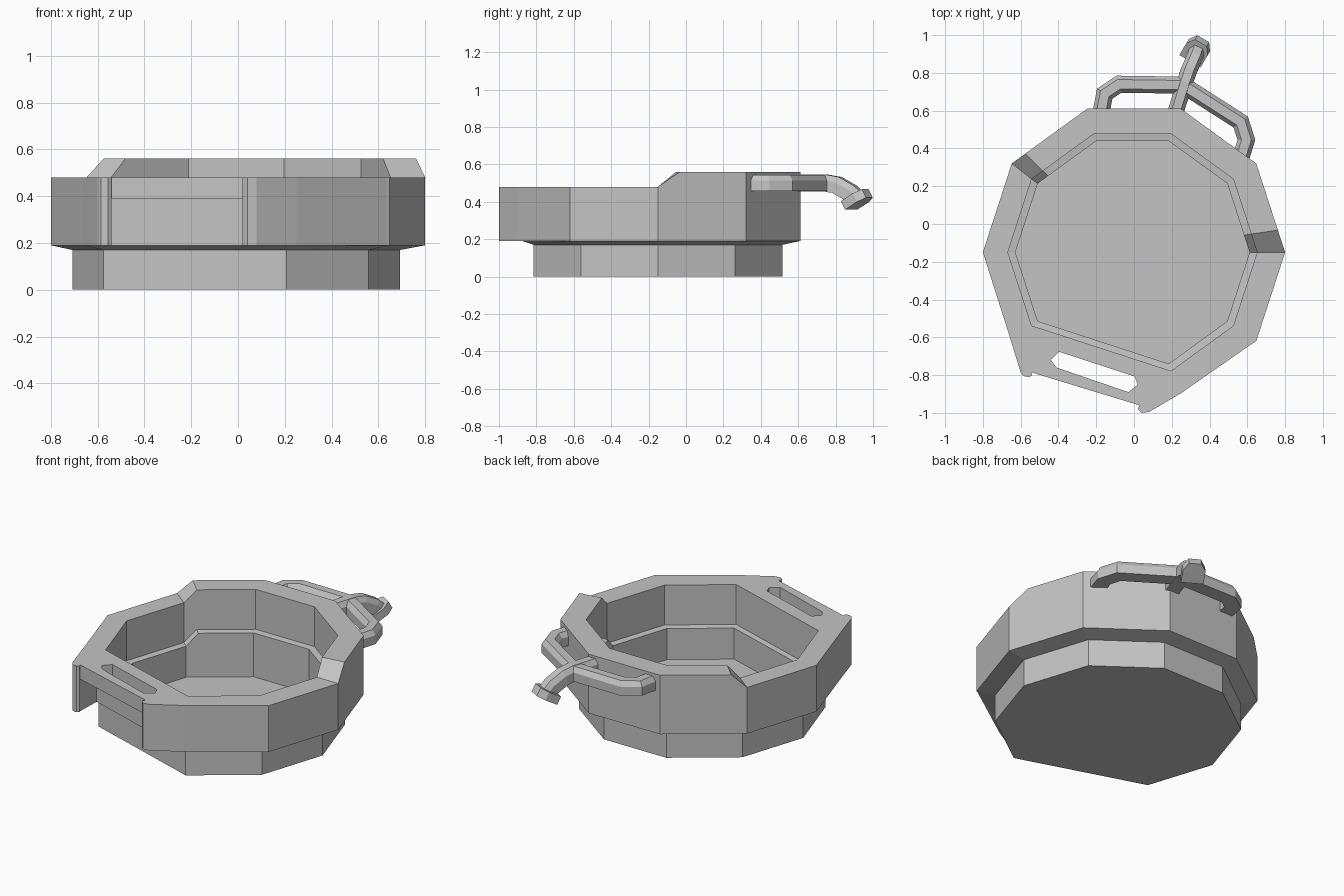
import bpy, bmesh, math
from mathutils import Vector

cube = bpy.data.objects.get("Cube")
if cube:
    bpy.data.objects.remove(cube, do_unlink=True)

grey = bpy.data.materials.new("plain grey")
grey.use_nodes = True
colour = (0.55, 0.55, 0.55, 1)
grey.diffuse_color = colour
grey.node_tree.nodes["Principled BSDF"].inputs["Base Color"].default_value = colour


def finish(name, bm):
    bmesh.ops.recalc_face_normals(bm, faces=bm.faces)
    mesh = bpy.data.meshes.new(name)
    bm.to_mesh(mesh)
    bm.free()
    mesh.materials.append(grey)
    obj = bpy.data.objects.new(name, mesh)
    bpy.context.collection.objects.link(obj)
    return obj


def loft(name, rings):
    """Skin a list of equal closed rings and cap both ends."""
    bm = bmesh.new()
    rows = [[bm.verts.new(p) for p in ring] for ring in rings]
    n = len(rows[0])
    for a, b in zip(rows, rows[1:]):
        for i in range(n):
            j = (i + 1) % n
            bm.faces.new((a[i], a[j], b[j], b[i]))
    bm.faces.new(rows[0][::-1])
    bm.faces.new(rows[-1])
    return finish(name, bm)


def prism(name, outline, low, high):
    return loft(name, [[(x, y, z) for x, y in outline] for z in (low, high)])


def sweep(name, path, width, height):
    """Sweep a bar with chamfered top corners along a path, mitred at bends."""
    w, h = width / 2, height / 2
    section = [(-w, -h), (w, -h), (w, h * 0.3), (w * 0.55, h), (-w * 0.55, h), (-w, h * 0.3)]
    pts = [Vector(p) for p in path]
    rings = []
    for i, p in enumerate(pts):
        before = (p - pts[i - 1]).normalized() if i else None
        after = (pts[i + 1] - p).normalized() if i < len(pts) - 1 else None
        tangent = ((before or after) + (after or before)).normalized()
        side = tangent.cross(Vector((0, 0, 1))).normalized()
        up = side.cross(tangent)
        mitre = 1 / max(0.6, tangent.dot(after or before))
        rings.append([p + side * (s * mitre) + up * t for s, t in section])
    return loft(name, rings)


# Ten-sided plan with one corner dropped at the front and two ramp corners added
CENTRE_Y = -0.15


def corner(k):
    a = math.radians(36 * k)
    return Vector((math.cos(a), math.sin(a)))


def between(a, b, t):
    return corner(a).lerp(corner(b), t)


# Each column holds its direction and whether the rim is raised there
columns = [(corner(0), 0), (between(0, 1, 0.25), 1), (corner(1), 1), (corner(2), 1),
           (corner(3), 1), (between(4, 3, 0.18), 1), (corner(4), 0), (corner(5), 0),
           (corner(6), 0), (corner(8), 0), (corner(9), 0)]
LEFT_FRONT, RIGHT_FRONT = 8, 9


def ring(radius, z, step=0.0, shift=-0.008):
    return [(d.x * radius + shift, d.y * radius + CENTRE_Y, z + step * up)
            for d, up in columns]


def outer_ring(z, step=0.0):
    # The front wall sits back a little to leave room for the carrying slot
    pts = ring(0.80, z, step, 0)
    pts[LEFT_FRONT] = (-0.66, -0.59, z)
    pts[RIGHT_FRONT] = (0.21, -0.875, z)
    return pts


# Open tub: base, overhanging wall, rim, inner ledge and floor
RIM, STEP = 0.48, 0.08
loft("tub", [
    ring(0.70, 0), ring(0.70, 0.17),
    outer_ring(0.19), outer_ring(RIM, STEP),
    ring(0.66, RIM, STEP), ring(0.66, 0.23, STEP),
    ring(0.62, 0.225, STEP), ring(0.62, 0.03),
])

# Solid cheeks on both sides of the front recess
prism("right_cheek", [(-0.66, -0.59), (-0.60, -0.785), (-0.585, -0.805), (-0.555, -0.81),
                      (-0.54, -0.80), (-0.545, -0.785), (-0.54, -0.62)], 0.19, RIM)
prism("left_cheek", [(0.03, -0.81), (0.03, -0.96), (0.02, -0.98), (0.04, -1.0), (0.08, -0.995),
                     (0.25, -0.895), (0.645, -0.62), (0.21, -0.87)], 0.19, RIM)

# Grip plate wrapped around the carrying slot
prism("front_grip", [(-0.545, -0.62), (-0.545, -0.785), (0.03, -0.96), (0.03, -0.81),
                     (0.0, -0.80), (0.02, -0.85), (-0.03, -0.89), (-0.41, -0.76),
                     (-0.44, -0.72), (-0.39, -0.67)], 0.39, RIM)

# Rear handle loop
LEVEL = 0.50
loop = [(-0.18, 0.56), (-0.155, 0.69), (-0.08, 0.74), (0.26, 0.735),
        (0.565, 0.54), (0.595, 0.445), (0.55, 0.30)]
sweep("rear_handle", [(x, y, LEVEL) for x, y in loop], 0.09, 0.085)

# Spout rising out of the loop, bending down to a flared lip
sweep("spout", [(0.21, 0.56, LEVEL), (0.27, 0.75, LEVEL), (0.29, 0.81, 0.49),
                (0.32, 0.88, 0.45), (0.337, 0.925, 0.405)], 0.085, 0.09)
sweep("spout_lip", [(0.325, 0.91, 0.435), (0.338, 0.932, 0.39)], 0.13, 0.13)
